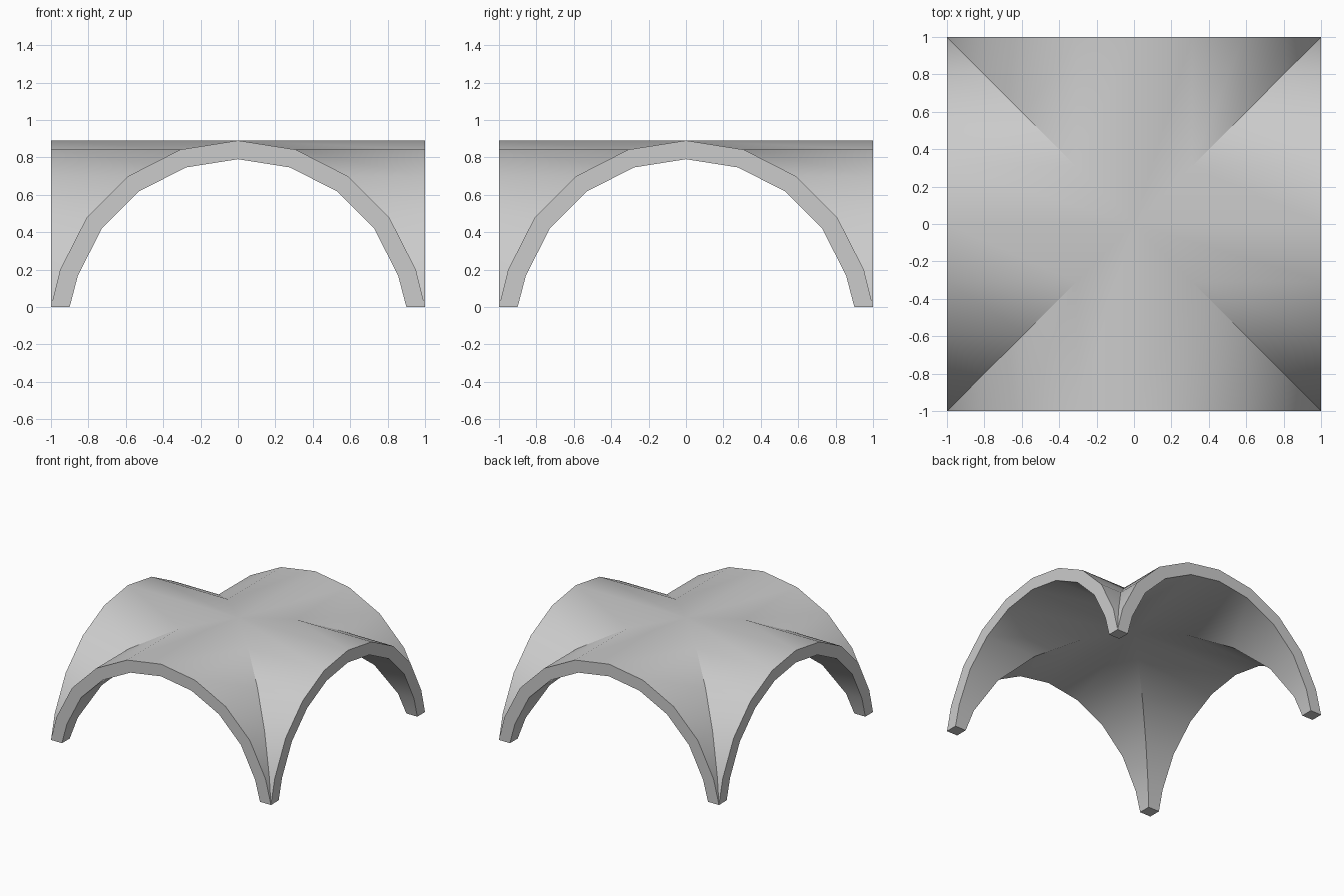
import bpy, bmesh
from math import sin, cos, radians

if "Cube" in bpy.data.objects:
    bpy.data.objects.remove(bpy.data.objects["Cube"])

DROP = 0.11    # arch centre lies this far below the ground
OUTER, INNER = 1.0, 0.9


def arch(radius):
    """Arch of 18 degree facets, with the end points set on the ground."""
    return [(radius * sin(radians(a)), max(0.0, radius * cos(radians(a)) - DROP))
            for a in range(-90, 91, 18)]


bm = bmesh.new()


def face(points):
    unique = []
    for p in points:
        if all(sum((a - b) ** 2 for a, b in zip(p, q)) > 1e-10 for q in unique):
            unique.append(p)
    if len(unique) > 2:
        bm.faces.new([bm.verts.new(p) for p in unique])


# Four webs, one per side, each running from its open arch back to the groins
outer, inner = arch(OUTER), arch(INNER)
for c, s in ((1, 0), (0, 1), (-1, 0), (0, -1)):
    def rim(p):
        return (c * p[0] + s, s * p[0] - c, p[1])

    def groin(p):
        y = -abs(p[0])
        return (c * p[0] - s * y, s * p[0] + c * y, p[1])

    for i in range(len(outer) - 1):
        a, b, d, e = outer[i], outer[i + 1], inner[i], inner[i + 1]
        face([rim(a), rim(b), groin(b), groin(a)])     # top skin
        face([rim(d), groin(d), groin(e), rim(e)])     # underside
        face([rim(a), rim(d), rim(e), rim(b)])         # arch front
    # Half of each foot
    for k in (0, -1):
        face([rim(outer[k]), rim(inner[k]), groin(inner[k])])

bmesh.ops.remove_doubles(bm, verts=bm.verts, dist=1e-4)
bmesh.ops.recalc_face_normals(bm, faces=bm.faces)
mesh = bpy.data.meshes.new("groin_vault")
bm.to_mesh(mesh)
bm.free()

vault = bpy.data.objects.new("groin_vault", mesh)
bpy.context.collection.objects.link(vault)
bpy.context.view_layer.objects.active = vault
vault.select_set(True)
bpy.ops.object.shade_smooth_by_angle(angle=radians(30))
